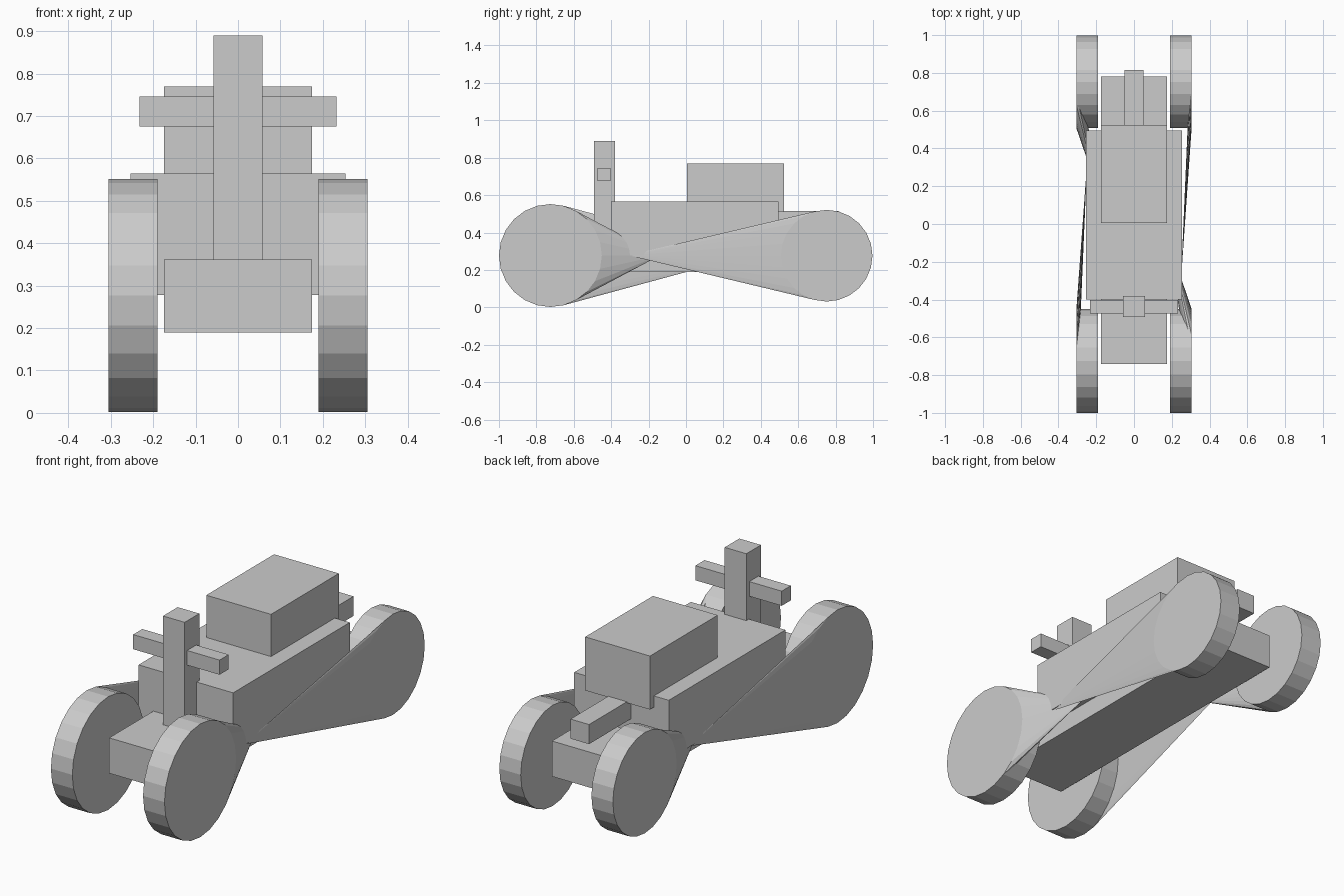
import bpy, bmesh, math
from mathutils import Vector

if "Cube" in bpy.data.objects:
    bpy.data.objects.remove(bpy.data.objects["Cube"])

SIDES = 24
INNER, OUTER = 0.19, 0.305


def make_object(name, bm):
    bmesh.ops.recalc_face_normals(bm, faces=bm.faces)
    mesh = bpy.data.meshes.new(name)
    bm.to_mesh(mesh)
    bm.free()
    obj = bpy.data.objects.new(name, mesh)
    bpy.context.collection.objects.link(obj)
    return obj


def box(name, half_width, y0, y1, z0, z1):
    bm = bmesh.new()
    bmesh.ops.create_cube(bm, size=1)
    for v in bm.verts:
        v.co = Vector((v.co.x * 2 * half_width,
                       (y0 + y1) / 2 + v.co.y * (y1 - y0),
                       (z0 + z1) / 2 + v.co.z * (z1 - z0)))
    return make_object(name, bm)


def ring(bm, x, y, z, r):
    return [bm.verts.new((x, y + r * math.cos(2 * math.pi * i / SIDES),
                          z + r * math.sin(2 * math.pi * i / SIDES)))
            for i in range(SIDES)]


def wheel(name, side, y, z, r):
    bm = bmesh.new()
    a, b = ring(bm, side * INNER, y, z, r), ring(bm, side * OUTER, y, z, r)
    bm.faces.new(a)
    bm.faces.new(b)
    for i in range(SIDES):
        j = (i + 1) % SIDES
        bm.faces.new((a[i], a[j], b[j], b[i]))
    return make_object(name, bm)


def cone_fairing(name, side, y, z, r, tip):
    # tapered skin running from the wheel's outer rim to a point by the body
    bm = bmesh.new()
    rim = ring(bm, side * OUTER, y, z, r)
    apex = bm.verts.new(tip)
    for i in range(SIDES):
        bm.faces.new((rim[i], rim[(i + 1) % SIDES], apex))
    bm.faces.new(rim)
    return make_object(name, bm)


# frame, body and seat
box("chassis", 0.174, -0.74, 0.78, 0.19, 0.362)
box("body", 0.254, -0.40, 0.495, 0.278, 0.565)
box("seat", 0.174, 0.005, 0.525, 0.51, 0.77)
box("tail_bar", 0.05, 0.40, 0.815, 0.42, 0.515)

# steering
box("steering_post", 0.058, -0.492, -0.38, 0.33, 0.89)
box("handlebar", 0.232, -0.473, -0.403, 0.675, 0.746)

# wheels with their fairings, long and short ones swapped between the sides
FRONT = (-0.725, 0.277, 0.275)
REAR = (0.752, 0.276, 0.245)
for label, side, place, tip in (
        ("front_right", 1, FRONT, (0.20, -0.14, 0.277)),
        ("rear_right", 1, REAR, (0.248, -0.31, 0.278)),
        ("front_left", -1, FRONT, (-0.248, 0.33, 0.278)),
        ("rear_left", -1, REAR, (-0.20, 0.20, 0.277))):
    wheel(label + "_wheel", side, *place)
    cone_fairing(label + "_fairing", side, *place, tip)
